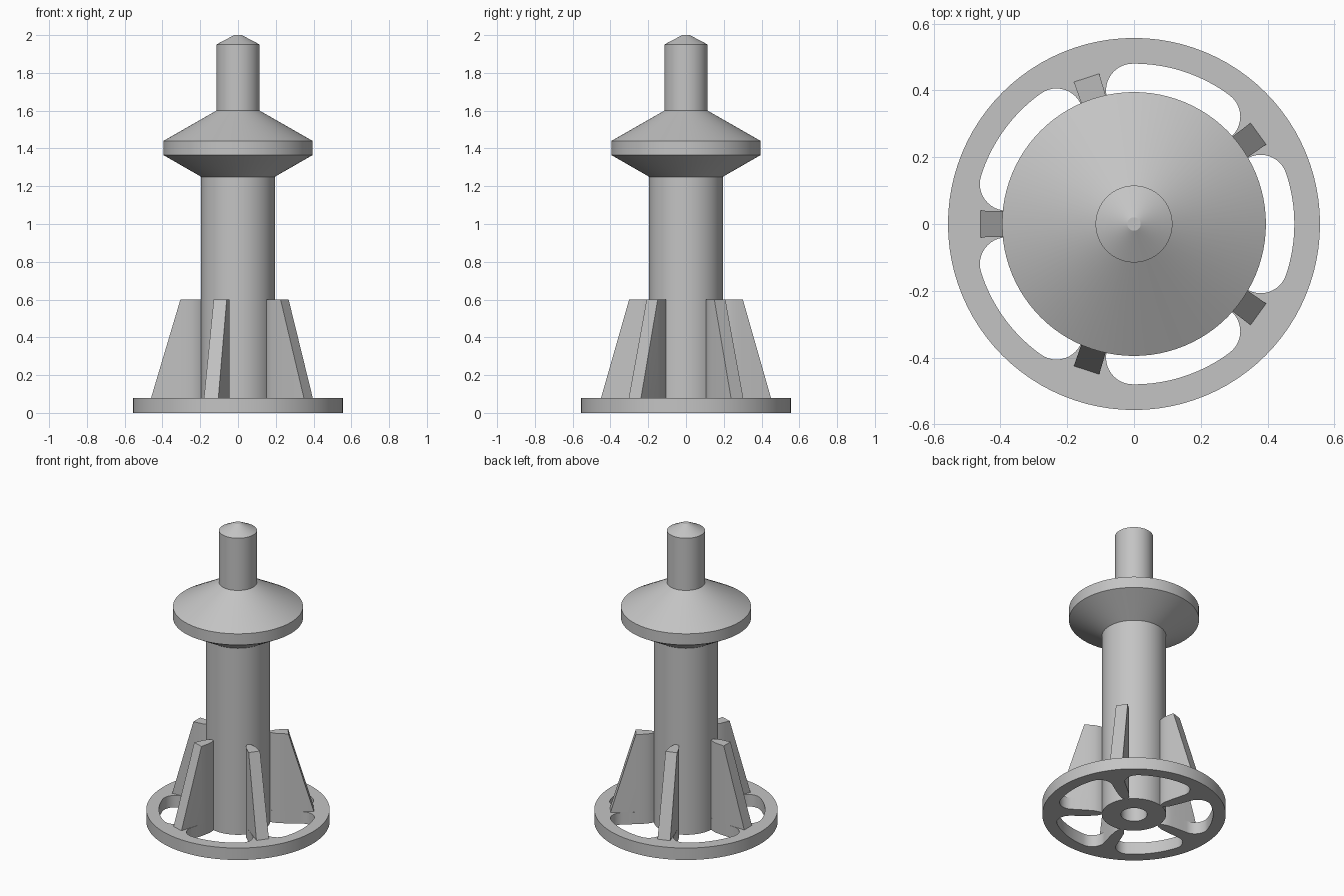
import bpy, bmesh, math
from math import sin, cos, radians, atan2, hypot

cube = bpy.data.objects.get("Cube")
if cube:
    bpy.data.objects.remove(cube, do_unlink=True)

grey = bpy.data.materials.new("plain_grey")
grey.use_nodes = True
COLOUR = (0.55, 0.55, 0.55, 1)
grey.diffuse_color = COLOUR
grey.node_tree.nodes["Principled BSDF"].inputs["Base Color"].default_value = COLOUR

HUB, BORE, RIM, PLATE = 0.195, 0.08, 0.557, 0.08
WINDOW_R, FILLET, SPOKE = 0.48, 0.08, 0.04
FIN_ANGLES = [radians(36 + 72 * i) for i in range(5)]
HALF = radians(36)


def add_object(name, mesh):
    ob = bpy.data.objects.new(name, mesh)
    bpy.context.collection.objects.link(ob)
    mesh.materials.clear()
    mesh.materials.append(grey)
    bpy.ops.object.select_all(action="DESELECT")
    ob.select_set(True)
    bpy.context.view_layer.objects.active = ob
    bpy.ops.object.shade_smooth_by_angle(angle=radians(25))
    return ob


def finish(name, bm):
    bmesh.ops.recalc_face_normals(bm, faces=bm.faces)
    mesh = bpy.data.meshes.new(name)
    bm.to_mesh(mesh)
    bm.free()
    return add_object(name, mesh)


def lathe(name, profile, steps=96):
    bm = bmesh.new()
    verts = [bm.verts.new((r, 0, z)) for r, z in profile]
    edges = [bm.edges.new(pair) for pair in zip(verts, verts[1:])]
    bmesh.ops.spin(bm, geom=verts + edges, cent=(0, 0, 0), axis=(0, 0, 1),
                   angle=2 * math.pi, steps=steps, use_merge=False)
    bmesh.ops.remove_doubles(bm, verts=bm.verts, dist=1e-4)
    return finish(name, bm)


def half_width(r):
    """Half thickness of a spoke: pinched at the hub, even further out."""
    stops = [(0.19, 0.008), (0.21, 0.02), (0.24, 0.03), (0.3, 0.036), (0.38, SPOKE), (0.6, SPOKE)]
    for (r0, w0), (r1, w1) in zip(stops, stops[1:]):
        if r <= r1:
            return w0 + (w1 - w0) * max(0, r - r0) / (r1 - r0)
    return SPOKE


def arc(radius, start, end, n, centre=(0, 0)):
    return [(centre[0] + radius * cos(start + (end - start) * i / n),
             centre[1] + radius * sin(start + (end - start) * i / n)) for i in range(n + 1)]


def window_outline():
    """Rounded opening centred on the +x direction."""
    perp = SPOKE + FILLET
    along = math.sqrt((WINDOW_R - FILLET) ** 2 - perp ** 2)
    turn = atan2(perp, along)
    half = arc(HUB, HALF, 0.06, 10)
    half += [(r, half_width(r)) for r in (0.21, 0.225, 0.24, 0.27, 0.3, 0.34)]
    half += arc(FILLET, -math.pi / 2, turn, 12, (along, perp))
    half += arc(WINDOW_R, turn, HALF, 8)[1:]
    # turn from the spoke frame to the window frame, then mirror
    polar = [(hypot(x, y), atan2(y, x) - HALF) for x, y in half]
    polar += [(r, -a) for r, a in reversed(polar[1:-1])]
    return polar


# wheel-shaped base plate with five windows and a bore
curve = bpy.data.curves.new("base_outline", "CURVE")
curve.dimensions = "2D"
curve.fill_mode = "BOTH"
curve.extrude = PLATE / 2
loops = [arc(RIM, 0, 2 * math.pi, 96)[:-1], arc(BORE, 0, 2 * math.pi, 48)[:-1]]
for fin in FIN_ANGLES:
    loops.append([(r * cos(a + fin + HALF), r * sin(a + fin + HALF)) for r, a in window_outline()])
for loop in loops:
    spline = curve.splines.new("POLY")
    spline.points.add(len(loop) - 1)
    for point, (x, y) in zip(spline.points, loop):
        point.co = (x, y, 0, 1)
    spline.use_cyclic_u = True
temp = bpy.data.objects.new("base_outline", curve)
bpy.context.collection.objects.link(temp)
graph = bpy.context.evaluated_depsgraph_get()
flat = bpy.data.meshes.new_from_object(temp.evaluated_get(graph))
bpy.data.objects.remove(temp, do_unlink=True)
bm = bmesh.new()
bm.from_mesh(flat)
bmesh.ops.remove_doubles(bm, verts=bm.verts, dist=1e-5)
bmesh.ops.translate(bm, verts=bm.verts, vec=(0, 0, PLATE / 2))
finish("base_wheel", bm)

# column, double-cone collar and pin turned as one body, with the bore inside
lathe("column_and_collar", [
    (0, 1.25), (BORE, 1.25), (BORE, PLATE), (HUB, PLATE), (HUB, 1.25),
    (0.395, 1.365), (0.395, 1.44), (0.115, 1.6), (0.115, 1.95), (0.02, 2), (0, 2)])

# tapered fins standing on the spokes
for i, angle in enumerate(FIN_ANGLES):
    bm = bmesh.new()
    rings = []
    for z, outer in ((PLATE, 0.46), (0.6, 0.305)):
        stations = [0.19, 0.21, 0.225, 0.24, 0.27, 0.3, outer]
        section = [(r, half_width(r)) for r in stations]
        section += [(r, -w) for r, w in reversed(section)]
        rings.append([bm.verts.new((r * cos(angle) - w * sin(angle),
                                    r * sin(angle) + w * cos(angle), z)) for r, w in section])
    low, high = rings
    n = len(low)
    for k in range(n):
        j = (k + 1) % n
        bm.faces.new((low[k], low[j], high[j], high[k]))
    bm.faces.new(low[::-1])
    bm.faces.new(high)
    finish("fin_%d" % (i + 1), bm)
